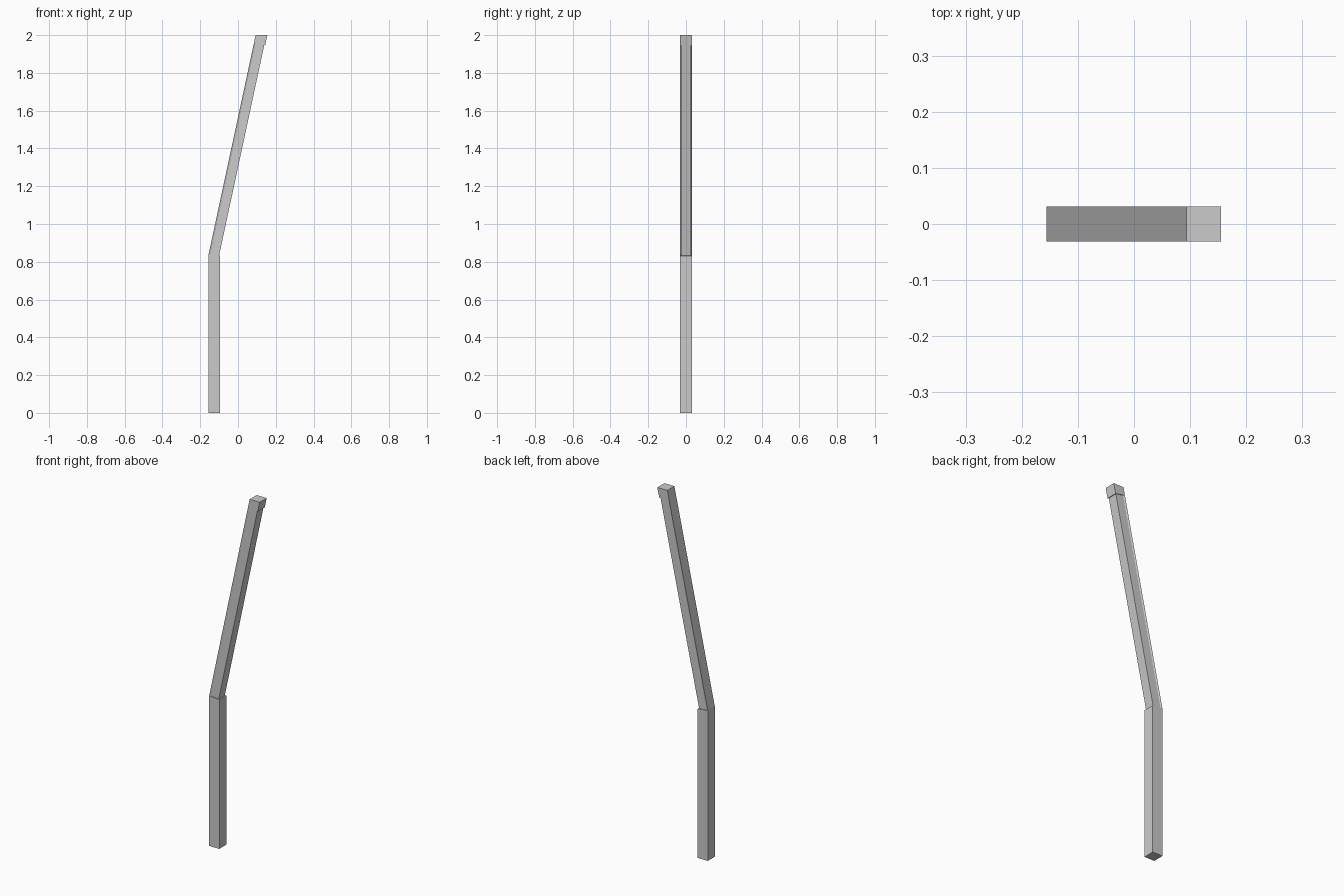
import bpy, bmesh

if "Cube" in bpy.data.objects:
    bpy.data.objects.remove(bpy.data.objects["Cube"])

SLOPE = 0.25 / 1.165          # x gained per unit of z on the leaning part
X0, Z0 = -0.156, 0.838        # back corner of the bend
W, H = 0.062, 0.031           # post width and half depth


def lean(offset, z):
    """x of a line parallel to the leaning back face."""
    return X0 + offset + (z - Z0) * SLOPE


def loft(name, bottom, top):
    """Closed prism between two matching rings of points."""
    bm = bmesh.new()
    a = [bm.verts.new(p) for p in bottom]
    b = [bm.verts.new(p) for p in top]
    n = len(a)
    bm.faces.new(a[::-1])
    bm.faces.new(b)
    for i in range(n):
        j = (i + 1) % n
        bm.faces.new((a[i], a[j], b[j], b[i]))
    bmesh.ops.recalc_face_normals(bm, faces=bm.faces)
    mesh = bpy.data.meshes.new(name)
    bm.to_mesh(mesh)
    bm.free()
    obj = bpy.data.objects.new(name, mesh)
    bpy.context.collection.objects.link(obj)
    return obj


def ring(section, z, tilt, leaning=True):
    """Place a (offset, y) section at height z, dropping by tilt towards +x."""
    pts = []
    for off, y in section:
        pz = z - off * tilt
        pts.append((lean(off, pz) if leaning else X0 + off, y, pz))
    return pts


square = [(0, -H), (W, -H), (W, H), (0, H)]
# shaft: full-width back face, bevelled to slightly recessed sides
R = 0.027
shaft = [(0, -H), (0.009, -R), (W - 0.005, -R),
         (W - 0.005, R), (0.009, R), (0, H)]

# upright lower post with a mitred top
loft("lower_post", ring(square, 0, 0, False), ring(square, Z0, 0.1, False))
# leaning slimmer shaft
loft("leaning_shaft", ring(shaft, Z0, 0.1), ring(shaft, 1.958, 0.2))
# full-size block at the top
loft("top_block", ring(square, 1.958, 0.2), ring(square, 2.0, 0))
